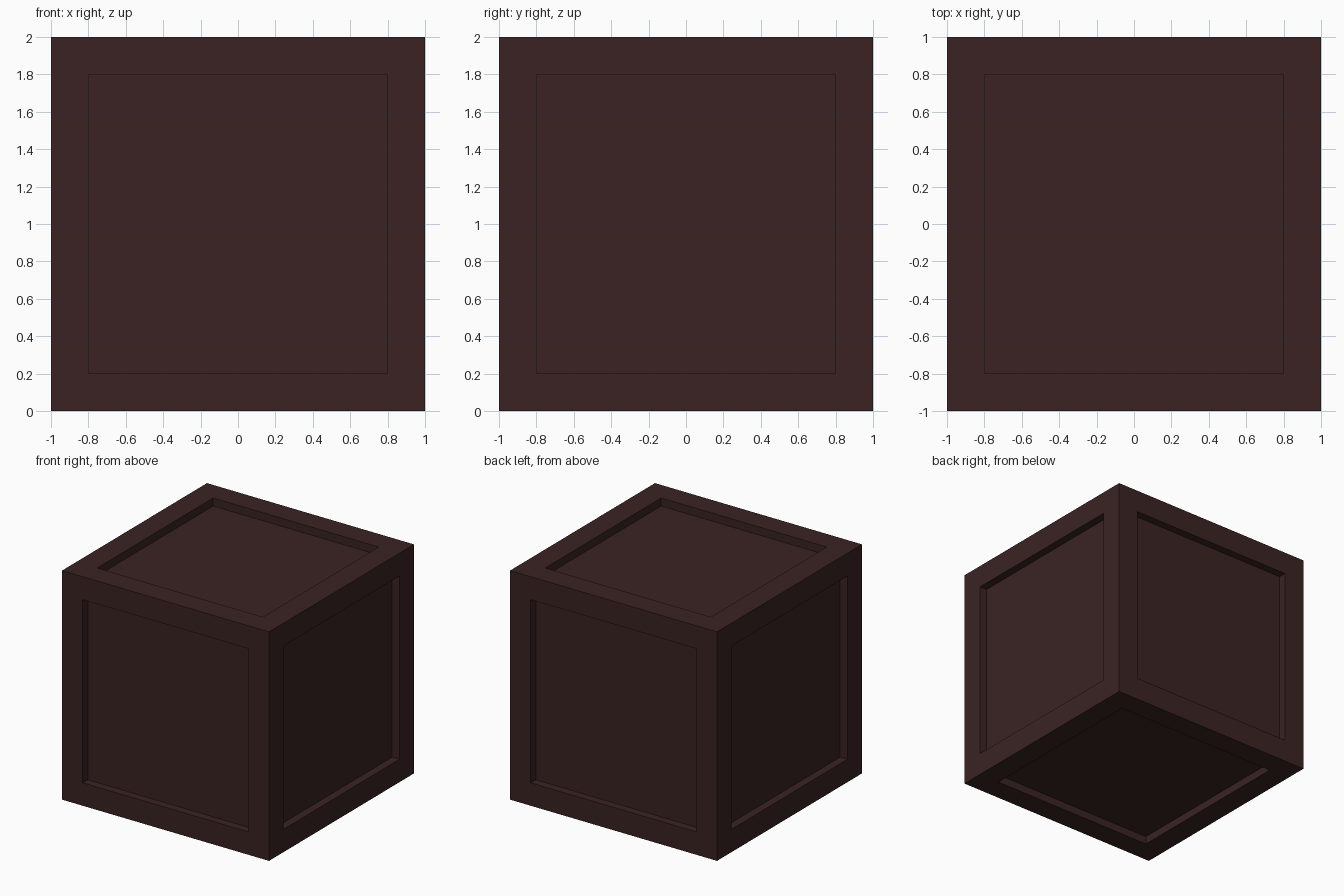
import bpy
import bmesh

SIZE = 2.0
BORDER = 0.2
DEPTH = 0.07

if "Cube" in bpy.data.objects:
    bpy.data.objects.remove(bpy.data.objects["Cube"], do_unlink=True)

# Dark reddish brown used on the whole crate
brown = bpy.data.materials.new("dark_brown")
brown.use_nodes = True
colour = (0.043, 0.0165, 0.0168, 1.0)
brown.diffuse_color = colour
brown.node_tree.nodes["Principled BSDF"].inputs["Base Color"].default_value = colour

# Cube with a square recessed panel, straight walled, on all six sides
bm = bmesh.new()
bmesh.ops.create_cube(bm, size=SIZE)
bmesh.ops.translate(bm, verts=bm.verts, vec=(0, 0, SIZE / 2))
panels = bm.faces[:]
bmesh.ops.inset_individual(bm, faces=panels, thickness=BORDER, use_even_offset=True)
bmesh.ops.inset_individual(bm, faces=panels, thickness=0, depth=-DEPTH)
bm.normal_update()

mesh = bpy.data.meshes.new("crate")
bm.to_mesh(mesh)
bm.free()
mesh.materials.append(brown)
crate = bpy.data.objects.new("crate", mesh)
bpy.context.scene.collection.objects.link(crate)
